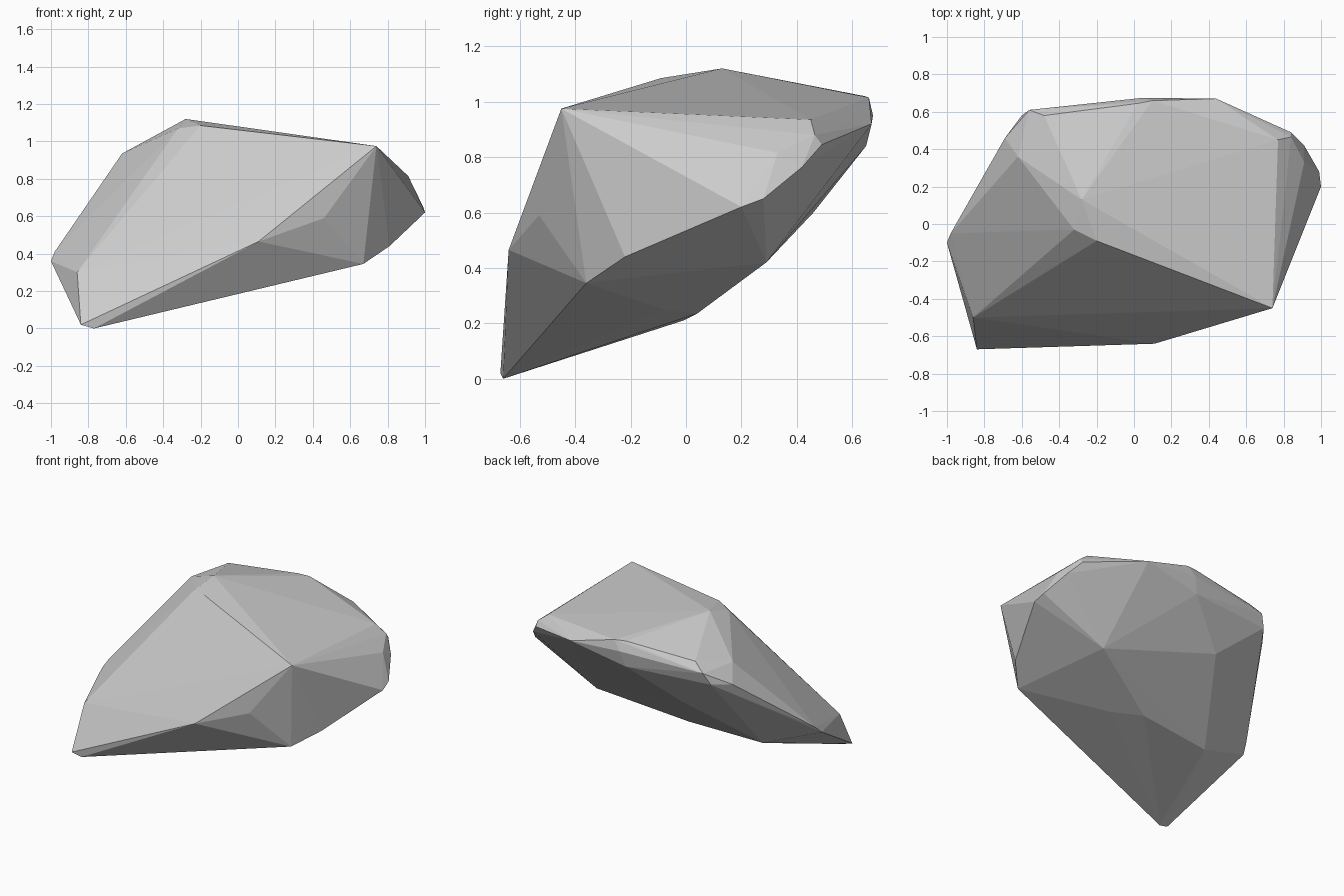
import bpy, bmesh

# Corner points of the boulder, grouped by region; the hull joins them into facets
foot = [(-.84, -.67, .02), (-.77, -.66, 0), (-.86, -.50, .30)]
front_ridge = [(.11, -.64, .465), (.46, -.53, .59), (.74, -.45, .975),
               (.67, -.36, .345), (.81, -.22, .44)]
right_end = [(1, .20, .62), (.99, .28, .65), (.91, .33, .815), (.91, .42, .765),
             (.84, .49, .845), (.84, .465, .88), (.77, .45, .935)]
crown = [(-.20, -.09, 1.085), (-.32, -.03, 1.07), (-.28, .13, 1.12)]
left_end = [(-1, -.10, .36), (-.98, -.05, .41), (-.62, .36, .935), (-.69, .46, .83)]
back_rim = [(-.48, .58, .985), (-.56, .61, .93), (-.60, .58, .85), (.02, .645, 1.02),
            (.10, .66, 1.015), (.05, .675, .95), (.44, .67, .92), (.02, .65, .84)]
underside = [(.50, .29, .42), (-.05, .04, .235), (-.60, -.01, .21),
             (.13, -.08, .25), (-.30, .46, .60)]

# Boulder: convex hull with flat facets
bm = bmesh.new()
for region in (foot, front_ridge, right_end, crown, left_end, back_rim, underside):
    for p in region:
        bm.verts.new(p)
hull = bmesh.ops.convex_hull(bm, input=bm.verts[:])
loose = [v for v in bm.verts if not v.link_faces]
bmesh.ops.delete(bm, geom=loose, context='VERTS')
bmesh.ops.recalc_face_normals(bm, faces=bm.faces[:])

mesh = bpy.data.meshes.new("boulder")
bm.to_mesh(mesh)
bm.free()
boulder = bpy.data.objects.new("boulder", mesh)
bpy.context.collection.objects.link(boulder)
